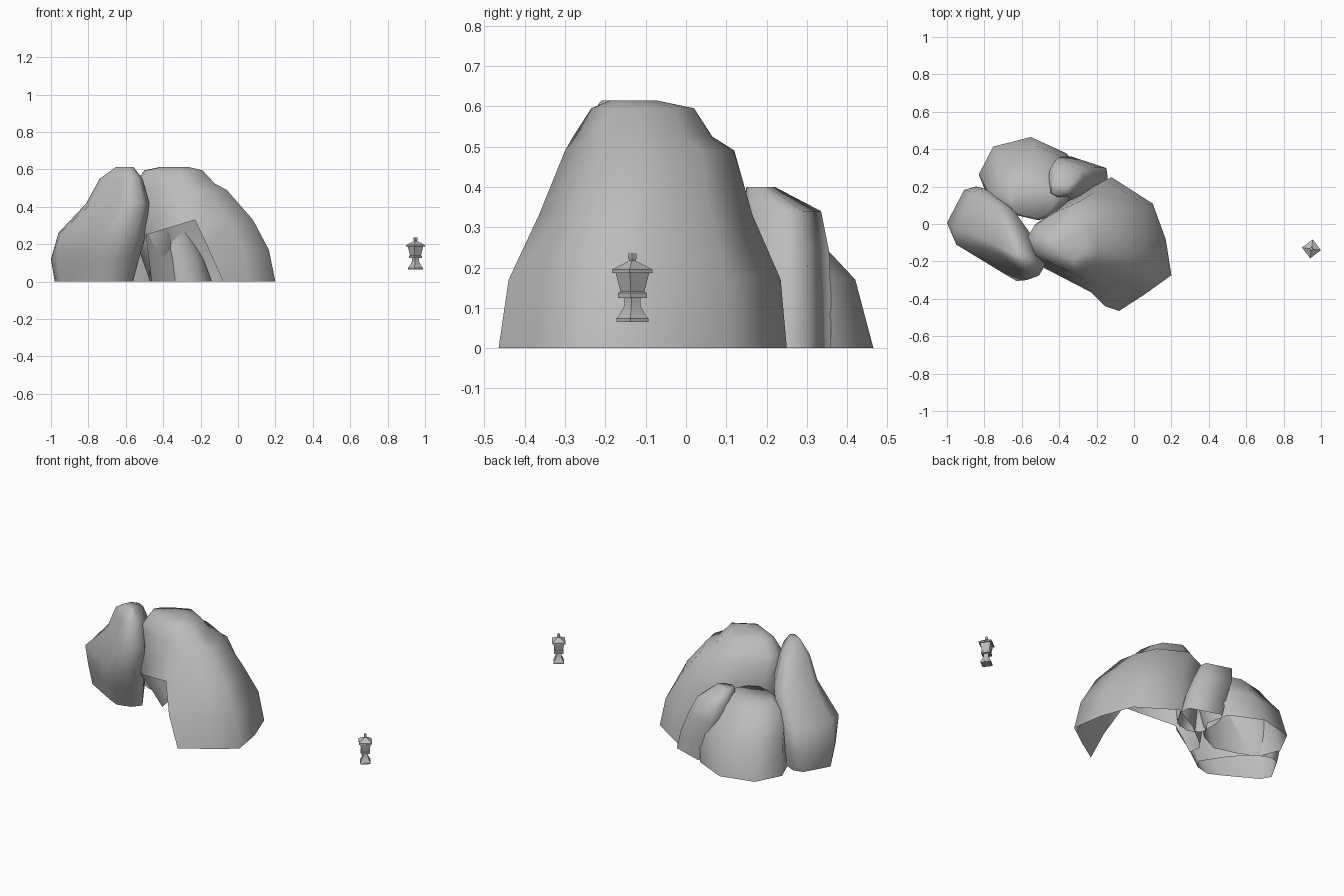
import bpy, bmesh, math

cube = bpy.data.objects.get("Cube")
if cube:
    bpy.data.objects.remove(cube)

stone = bpy.data.materials.new("stone_grey")
stone.use_nodes = True
GREY = (0.5, 0.5, 0.5, 1)
stone.diffuse_color = GREY
stone.node_tree.nodes["Principled BSDF"].inputs["Base Color"].default_value = GREY


def loft(name, rings, angle, skip=(), bottom=False):
    """Skin a stack of equal rings and cap the top; skip holds (level, side) gaps."""
    bm = bmesh.new()
    levels = [[bm.verts.new(p) for p in ring] for ring in rings]
    n = len(levels[0])
    for k in range(len(levels) - 1):
        for i in range(n):
            if (k, i) not in skip:
                j = (i + 1) % n
                bm.faces.new((levels[k][i], levels[k][j], levels[k + 1][j], levels[k + 1][i]))
    bm.faces.new(levels[-1])
    if bottom:
        bm.faces.new(levels[0][::-1])
    mesh = bpy.data.meshes.new(name)
    bm.to_mesh(mesh)
    bm.free()
    mesh.materials.append(stone)
    ob = bpy.data.objects.new(name, mesh)
    bpy.context.collection.objects.link(ob)
    bpy.ops.object.select_all(action='DESELECT')
    ob.select_set(True)
    bpy.context.view_layer.objects.active = ob
    bpy.ops.object.shade_smooth_by_angle(angle=math.radians(angle))
    return ob


def boulder(name, outline, levels, moved=None, skip=()):
    """Fit the outline into the box (z, x0, x1, y0, y1) of every level."""
    xs, ys = zip(*outline)
    ax, ay = min(xs), min(ys)
    w, d = max(xs) - ax, max(ys) - ay
    rings = [[(x0 + (x - ax) / w * (x1 - x0), y0 + (y - ay) / d * (y1 - y0), z)
              for x, y in outline] for z, x0, x1, y0, y1 in levels]
    for (k, i), p in (moved or {}).items():
        rings[k][i] = p
    return loft(name, rings, 85, skip)


# Main boulder with a cave mouth at the front left
boulder("main_boulder",
        [(-.08, -.46), (.06, -.37), (.2, -.27), (.17, -.08), (.1, .11),
         (-.12, .25), (-.3, .15), (-.45, .03), (-.5, -.07), (-.46, -.23)],
        [(0, -.5, .2, -.465, .25), (.17, -.53, .165, -.44, .235),
         (.33, -.575, .08, -.375, .165), (.49, -.57, -.06, -.3, .12),
         (.525, -.55, -.125, -.28, .065),
         (.595, -.5, -.19, -.235, .02), (.614, -.41, -.27, -.19, -.07)],
        moved={(1, 0): (-.155, -.44, .17), (2, 0): (-.23, -.365, .33),
               (0, 8): (-.47, 0, 0), (0, 9): (-.46, -.07, 0),
               (1, 9): (-.475, -.15, .13), (2, 9): (-.49, -.23, .25)},
        skip={(0, 9), (1, 9)})

# Tall boulder on the -x side
boulder("tall_boulder",
        [(-.64, -.3), (-.54, -.27), (-.49, -.2), (-.61, .01), (-.73, .15),
         (-.83, .2), (-.9, .18), (-1, -.02), (-.96, -.1), (-.73, -.25)],
        [(0, -.98, -.56, -.19, .17), (.12, -1, -.53, -.24, .2),
         (.26, -.96, -.49, -.305, .19), (.42, -.81, -.475, -.3, .1),
         (.55, -.74, -.51, -.26, 0), (.614, -.65, -.56, -.21, -.13)],
        moved={(1, 8): (-.965, -.06, .12), (2, 8): (-.95, -.11, .26)})

# Low boulder at the back
boulder("back_boulder",
        [(-.52, .02), (-.4, .08), (-.31, .22), (-.34, .37), (-.54, .465),
         (-.75, .41), (-.83, .25), (-.78, .12), (-.66, .06)],
        [(0, -.83, -.33, .05, .465), (.17, -.81, -.3, .03, .42),
         (.25, -.79, -.32, .02, .345), (.33, -.74, -.36, .02, .29),
         (.37, -.66, -.42, .03, .22)])

# Small leaning boulder wedged between the others
boulder("small_boulder",
        [(-.37, .145), (-.22, .17), (-.14, .26), (-.15, .31), (-.4, .36),
         (-.45, .3), (-.45, .18)],
        [(0, -.37, -.14, .1, .36), (.12, -.4, -.17, .11, .36),
         (.24, -.44, -.22, .12, .355), (.34, -.455, -.27, .14, .335),
         (.4, -.44, -.34, .15, .22)],
        moved={(0, 0): (-.3, .1, 0), (1, 0): (-.33, .11, .12)})

# Stone lantern: square sections stacked along a profile of (radius, height)
profile = [(.04, .065), (.04, .074), (.034, .08), (.02, .105), (.02, .125),
           (.036, .125), (.036, .137), (.03, .14), (.042, .187), (.051, .187),
           (.051, .195), (.008, .217), (.011, .224), (.01, .235)]
turns = [math.radians(-8 + 90 * i) for i in range(4)]
loft("lantern",
     [[(.949 + r * math.cos(a), -.133 + r * math.sin(a), z) for a in turns]
      for r, z in profile], 30, bottom=True)
